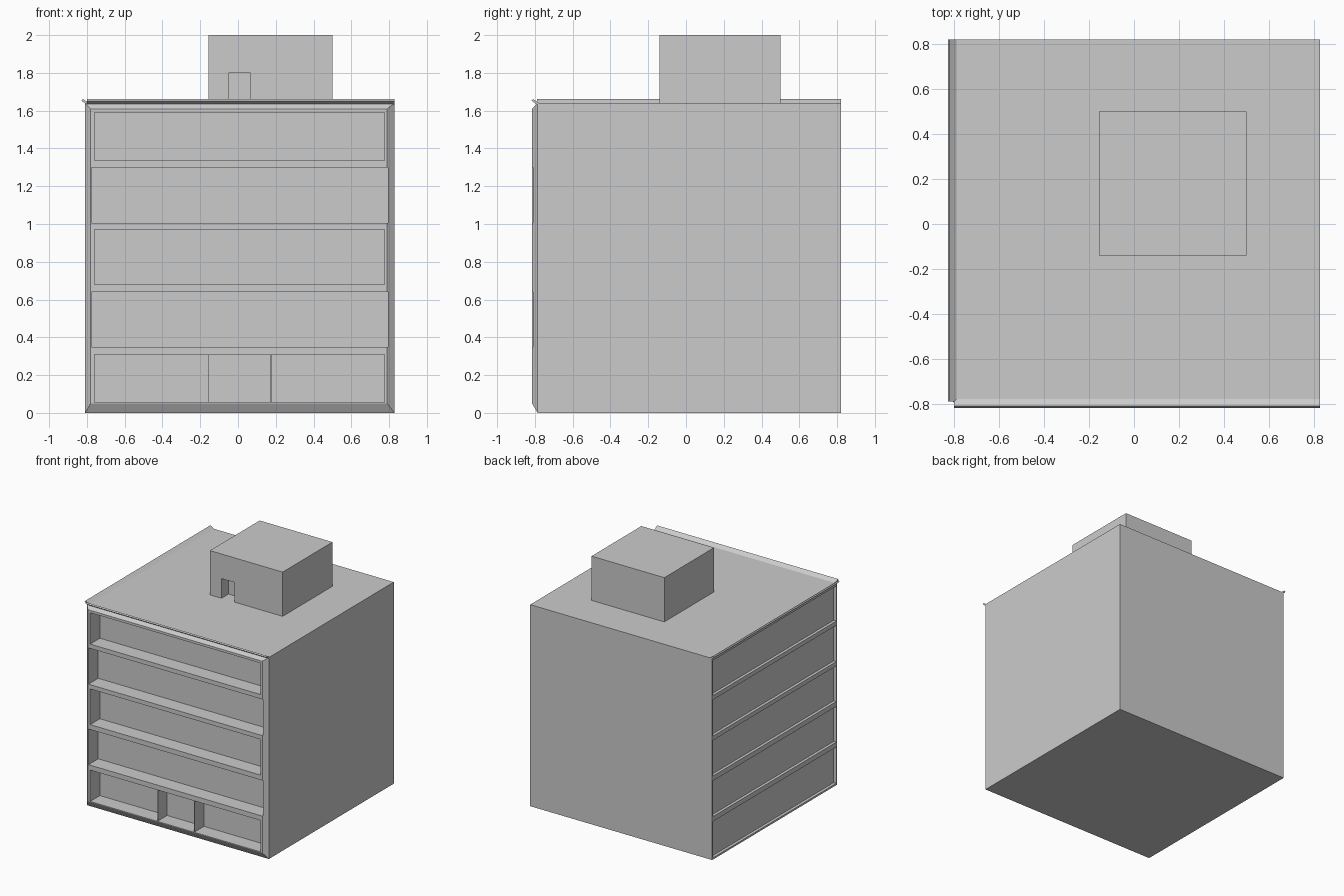
import bpy, bmesh
from mathutils import Vector

if "Cube" in bpy.data.objects:
    bpy.data.objects.remove(bpy.data.objects["Cube"])


def add_box(bm, lo, hi):
    lo, hi = Vector(lo), Vector(hi)
    verts = bmesh.ops.create_cube(bm, size=1)["verts"]
    for v in verts:
        v.co = (lo + hi) / 2 + v.co * (hi - lo)


def finish(name, bm):
    bmesh.ops.recalc_face_normals(bm, faces=bm.faces[:])
    mesh = bpy.data.meshes.new(name)
    bm.to_mesh(mesh)
    bm.free()
    obj = bpy.data.objects.new(name, mesh)
    bpy.context.collection.objects.link(obj)
    return obj


def boxes(name, pairs):
    bm = bmesh.new()
    for lo, hi in pairs:
        add_box(bm, lo, hi)
    return finish(name, bm)


def extrude_profile(name, rings):
    # closed solid lofted through matching rings of points
    bm = bmesh.new()
    loops = [[bm.verts.new(p) for p in ring] for ring in rings]
    for a, b in zip(loops, loops[1:]):
        for i in range(len(a)):
            j = (i + 1) % len(a)
            bm.faces.new((a[i], a[j], b[j], b[i]))
    bm.faces.new(loops[0])
    bm.faces.new(loops[-1])
    return finish(name, bm)


def cut(obj, cutter):
    mod = obj.modifiers.new("recess", "BOOLEAN")
    mod.operation = "DIFFERENCE"
    mod.solver = "EXACT"
    mod.object = cutter
    cutter.hide_render = True
    bpy.context.view_layer.objects.active = obj
    bpy.ops.object.modifier_apply(modifier=mod.name)
    bpy.data.objects.remove(cutter)


def rect(x0, x1, z0, z1, y):
    return [(x0, y, z0), (x1, y, z0), (x1, y, z1), (x0, y, z1)]


ROOF = 1.64
ROWS = [(0.055, 0.31), (0.35, 0.64), (0.68, 0.97), (1.005, 1.30), (1.335, 1.59)]

# main block with a bevelled front face
body = extrude_profile("building_body", [
    rect(-0.81, 0.828, 0, ROOF, 0.82),
    rect(-0.81, 0.828, 0, ROOF, -0.785),
    rect(-0.78, 0.79, 0.05, 1.61, -0.815)])

# deep window bands on the front, shallow ones on the left side
front, left = [], []
for i, (z0, z1) in enumerate(ROWS):
    x0, x1 = (-0.76, 0.775) if i % 2 == 0 else (-0.775, 0.795)
    front.append(((x0, -0.9, z0), (x1, -0.69, z1)))
    left.append(((-0.9, -0.775, max(z0 - 0.04, 0.01) if i == 0 else z0),
                 (-0.787, 0.81, z1 if i < 4 else 1.62)))
cut(body, boxes("front_band_cutter", front))
cut(body, boxes("left_band_cutter", left))

# thin walls either side of the entrance
boxes("entrance_walls", [((x - 0.002, -0.81, 0.055), (x + 0.002, -0.69, 0.31))
                         for x in (-0.157, 0.175)])

# slanted eave strips along the front and left roof edges
eave = [(-0.785, 1.63), (-0.817, 1.652), (-0.81, 1.662), (-0.778, 1.64)]
extrude_profile("front_eave", [[(x, y, z) for y, z in eave] for x in (-0.80, 0.828)])
extrude_profile("left_eave", [[(x - 0.011, y, z) for x, z in eave] for y in (-0.79, 0.82)])

# stair housing on the roof with a doorway
house = boxes("roof_housing", [((-0.155, -0.14, ROOF - 0.01), (0.5, 0.5, 2.0))])
cut(house, boxes("doorway_cutter", [((-0.05, -0.3, ROOF), (0.065, -0.05, 1.8))]))
